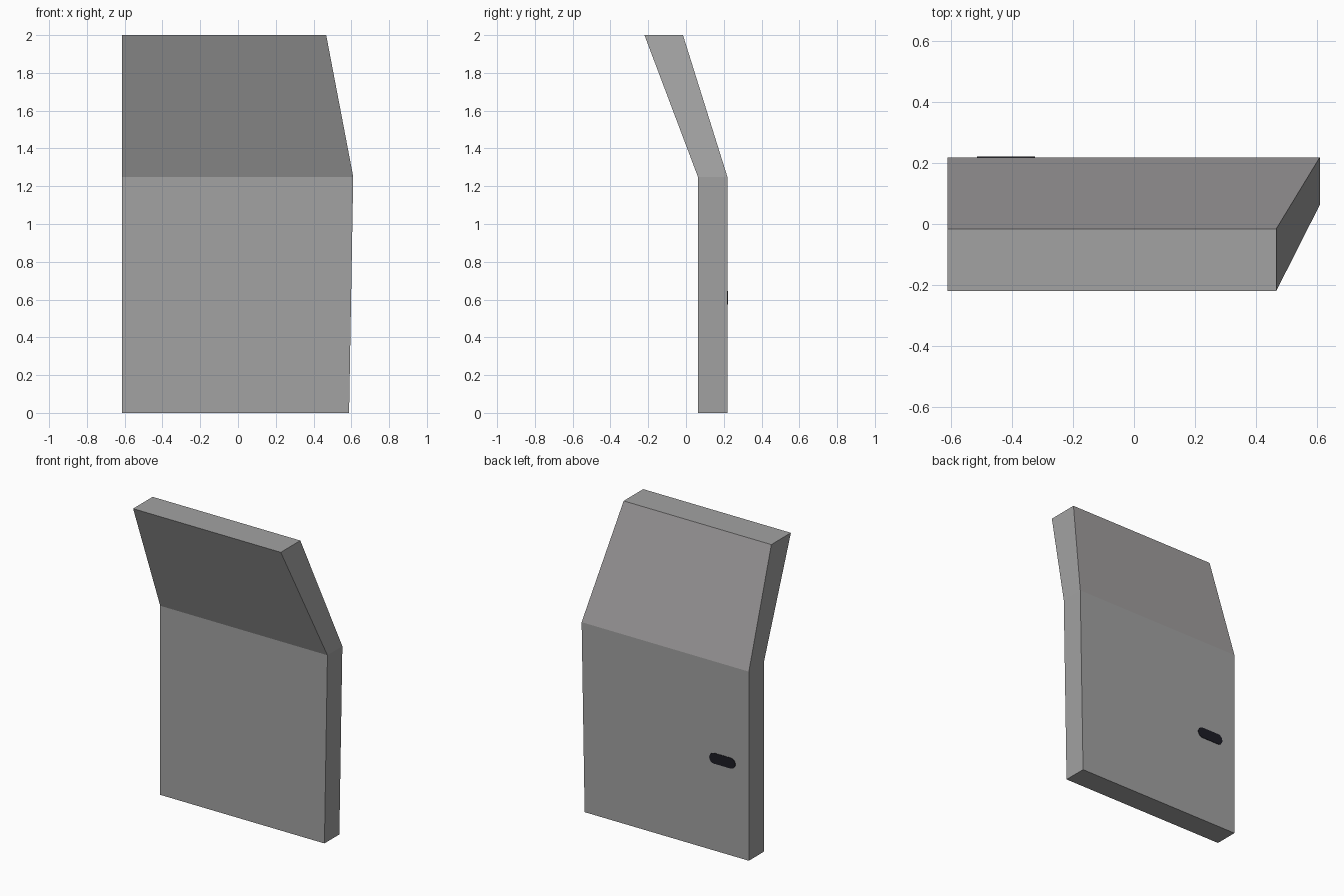
import bpy, bmesh, math

if "Cube" in bpy.data.objects:
    bpy.data.objects.remove(bpy.data.objects["Cube"])


def material(name, rgb):
    m = bpy.data.materials.new(name)
    m.diffuse_color = (*rgb, 1)
    m.use_nodes = True
    m.node_tree.nodes["Principled BSDF"].inputs["Base Color"].default_value = m.diffuse_color
    return m


grey = material("door grey", (0.36, 0.36, 0.36))
warm_grey = material("warm window grey", (0.37, 0.355, 0.36))
black = material("handle black", (0.012, 0.012, 0.018))


def add_object(name, bm, mats):
    bmesh.ops.recalc_face_normals(bm, faces=bm.faces)
    me = bpy.data.meshes.new(name)
    bm.to_mesh(me)
    bm.free()
    for m in mats:
        me.materials.append(m)
    ob = bpy.data.objects.new(name, me)
    bpy.context.collection.objects.link(ob)
    return ob


# Bent door panel: lofted rings (z, front y, back y, right edge x)
LEFT = -0.613
sections = [(0, 0.063, 0.219, 0.588), (1.25, 0.063, 0.219, 0.61), (2.0, -0.22, -0.016, 0.467)]
bm = bmesh.new()
rings = [[bm.verts.new(p) for p in ((LEFT, f, z), (r, f, z), (r, b, z), (LEFT, b, z))]
         for z, f, b, r in sections]
for lo, hi in zip(rings, rings[1:]):
    for i in range(4):
        j = (i + 1) % 4
        bm.faces.new((lo[i], lo[j], hi[j], hi[i]))
bm.faces.new(rings[0])
bm.faces.new(rings[-1])
bmesh.ops.recalc_face_normals(bm, faces=bm.faces)
# Sloped outer face has the warmer grey
for f in bm.faces:
    if f.normal.y > 0.5 and f.calc_center_median().z > 1.3:
        f.material_index = 1
add_object("door_panel", bm, [grey, warm_grey])

# Painted pill-shaped handle: thin plate on the outer face
CX, CZ, HALF, RAD, N = -0.42, 0.61, 0.06, 0.035, 10
bm = bmesh.new()
outline = []
for side in (1, -1):
    for k in range(N + 1):
        a = -math.pi / 2 + math.pi * k / N
        outline.append(bm.verts.new((CX + side * (HALF + RAD * math.cos(a)), 0.218,
                                     CZ + side * RAD * math.sin(a))))
face = bm.faces.new(outline)
ext = bmesh.ops.extrude_face_region(bm, geom=[face])
bmesh.ops.translate(bm, vec=(0, 0.004, 0),
                    verts=[v for v in ext["geom"] if isinstance(v, bmesh.types.BMVert)])
add_object("door_handle", bm, [black])
